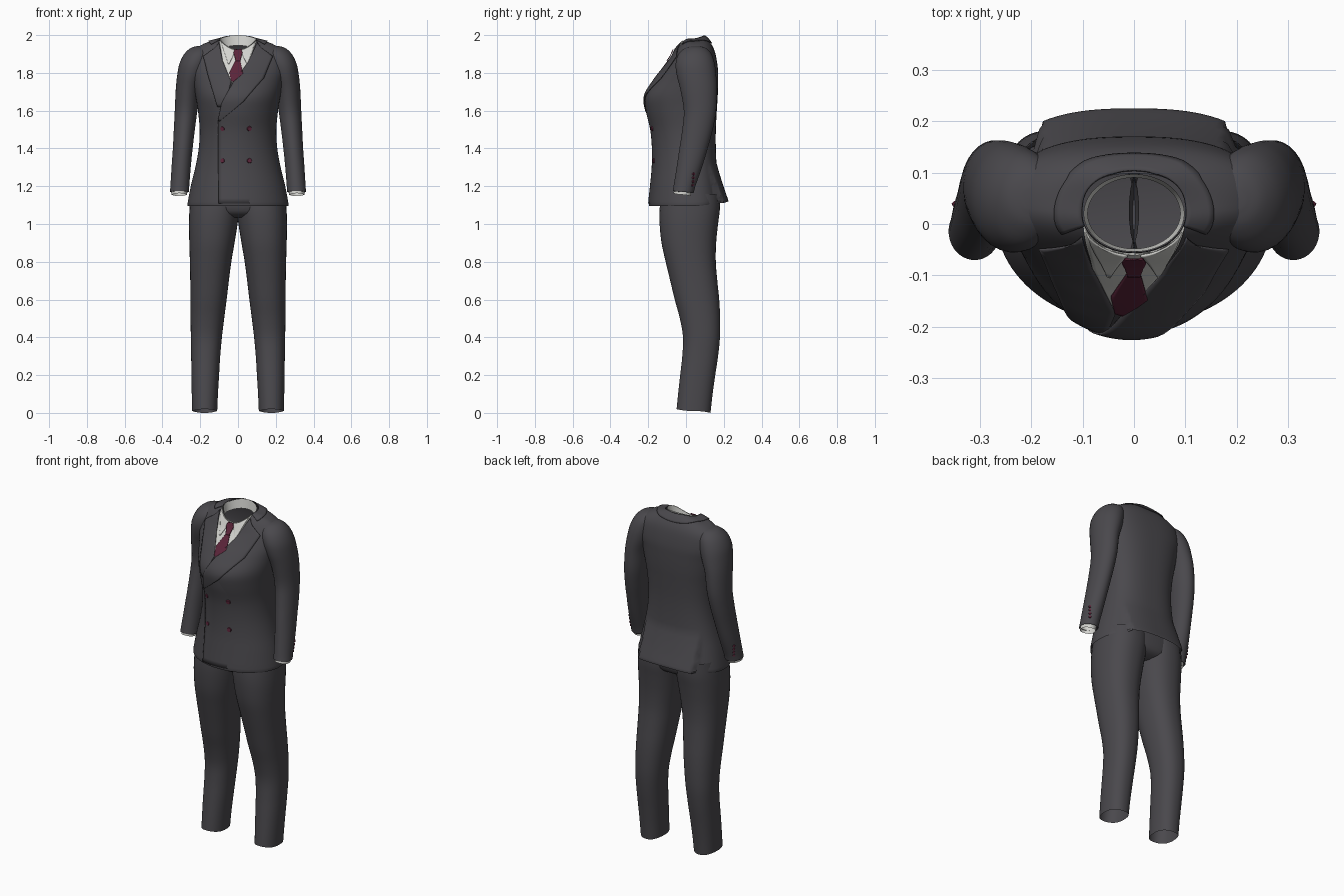
import bpy, bmesh, math
from mathutils import Vector
from mathutils.bvhtree import BVHTree

if "Cube" in bpy.data.objects:
    bpy.data.objects.remove(bpy.data.objects["Cube"])


def material(name, rgb):
    m = bpy.data.materials.new(name)
    m.diffuse_color = (*rgb, 1)
    m.use_nodes = True
    m.node_tree.nodes["Principled BSDF"].inputs["Base Color"].default_value = m.diffuse_color
    return m


CLOTH = material("charcoal cloth", (0.068, 0.065, 0.073))
SHIRT = material("white shirt", (0.66, 0.66, 0.63))
TIE = material("wine tie", (0.105, 0.018, 0.042))
BUTTON = material("wine button", (0.11, 0.02, 0.045))


def finish(name, bm, mat, angle=50, mirror=False, thick=0):
    bmesh.ops.recalc_face_normals(bm, faces=bm.faces)
    me = bpy.data.meshes.new(name)
    bm.to_mesh(me)
    bm.free()
    ob = bpy.data.objects.new(name, me)
    bpy.context.collection.objects.link(ob)
    me.materials.append(mat)
    bpy.ops.object.select_all(action='DESELECT')
    ob.select_set(True)
    bpy.context.view_layer.objects.active = ob
    bpy.ops.object.shade_smooth_by_angle(angle=math.radians(angle))
    if thick:
        s = ob.modifiers.new("thickness", 'SOLIDIFY')
        s.thickness, s.offset = thick, 0
    if mirror:
        ob.modifiers.new("mirror", 'MIRROR')
    return ob


def grid(bm, rows, closed):
    vs = [[bm.verts.new(p) for p in r] for r in rows]
    n = len(rows[0])
    for a, b in zip(vs, vs[1:]):
        for i in range(n if closed else n - 1):
            j = (i + 1) % n
            bm.faces.new((a[i], a[j], b[j], b[i]))
    return vs


def catmull(rings, steps):
    out = []
    for i in range(len(rings) - 1):
        a, b, c, d = (rings[max(0, min(len(rings) - 1, i + k))] for k in (-1, 0, 1, 2))
        for s in range(steps):
            t = s / steps
            out.append([0.5 * (2*q + (r-p)*t + (2*p-5*q+4*r-w)*t*t + (3*q-p-3*r+w)*t**3)
                        for p, q, r, w in zip(a, b, c, d)])
    return out + [list(rings[-1])]


def flat(z, x0, x1, yf, yb, tilt=0):
    return (z + tilt, z, z - tilt, x0, x1, yf, (yf + yb) / 2, yb)


def loft(name, rings, mat, pf=2, pb=2, n=48, steps=4, cap=(), mirror=False, tweak=None):
    # rings: z front, z side, z back, x min, x max, y front, y side, y back
    rows = []
    for zf, zs, zb, x0, x1, yf, ys, yb in catmull(rings, steps):
        row = []
        for i in range(n):
            t = 2 * math.pi * (i + 0.5) / n
            c, s = math.cos(t), math.sin(t)
            p = 2 / (pb if s > 0 else pf)
            y = ys + (yb - ys if s > 0 else yf - ys) * abs(s) ** p
            v = Vector(((x0+x1)/2 + (x1-x0)/2 * math.copysign(abs(c) ** p, c), y,
                        zs + ((zb if s > 0 else zf) - zs) * s * s))
            row.append(tweak(v) if tweak else v)
        rows.append(row)
    bm = bmesh.new()
    vs = grid(bm, rows, True)
    for k in cap:
        bm.faces.new(vs[k])
    return finish(name, bm, mat, mirror=mirror)


# Jacket body, with the vented back panel flaring outward
def flap(v):
    if v.y > 0.06 and abs(v.x) < 0.185 and v.z < 1.31:
        v.y += 0.035 * (1.31 - v.z) / 0.19 + 0.003
    return v


def body(zf, zs, zb, w, yf, ys, yb):
    return (zf, zs, zb, -w, w, yf, ys, yb)


jacket = loft("jacket_body", [
    body(1.115, 1.115, 1.135, .255, -.185, .01, .175),
    body(1.10, 1.10, 1.122, .268, -.197, .01, .187),
    body(1.20, 1.20, 1.20, .25, -.187, .01, .175),
    body(1.30, 1.30, 1.30, .226, -.178, .01, .163),
    body(1.40, 1.40, 1.40, .208, -.177, .01, .158),
    body(1.50, 1.50, 1.50, .203, -.186, .01, .158),
    body(1.60, 1.60, 1.60, .212, -.209, .01, .163),
    body(1.68, 1.68, 1.68, .225, -.213, .015, .168),
    body(1.76, 1.76, 1.76, .24, -.163, .02, .17),
    body(1.82, 1.83, 1.83, .255, -.117, .03, .168),
    body(1.87, 1.905, 1.915, .245, -.08, .035, .152),
    body(1.895, 1.955, 1.965, .18, -.066, .03, .125),
    body(1.92, 1.975, 1.993, .10, -.055, .02, .098)],
    CLOTH, pf=2, pb=2.6, n=96, tweak=flap)

# Sleeves and shirt cuffs
sleeve = loft("sleeve", [
    flat(1.942, .19, .215, .03, .07), flat(1.932, .15, .25, -.005, .105),
    flat(1.90, .14, .285, -.04, .135), flat(1.85, .15, .31, -.055, .152),
    flat(1.79, .17, .322, -.05, .16), flat(1.71, .20, .33, -.03, .163),
    flat(1.60, .215, .335, -.012, .16), flat(1.50, .228, .34, -.02, .142),
    flat(1.40, .24, .345, -.035, .115), flat(1.30, .25, .352, -.05, .085),
    flat(1.20, .258, .358, -.066, .05), flat(1.17, .26, .36, -.07, .04, .006),
    flat(1.175, .268, .352, -.062, .032, .006)],
    CLOTH, n=32, cap=(0,), mirror=True)
loft("shirt_cuff", [flat(1.22, .266, .35, -.058, .038), flat(1.155, .27, .352, -.066, .024, .008)],
     SHIRT, n=32, steps=2, mirror=True)

# Trousers
loft("trouser_leg", [
    flat(1.16, -.01, .25, -.13, .18), flat(1.08, -.008, .257, -.14, .18),
    flat(1.0, .002, .26, -.14, .17), flat(.90, .018, .258, -.13, .16),
    flat(.80, .035, .255, -.108, .158), flat(.70, .048, .253, -.084, .166),
    flat(.60, .06, .252, -.06, .176), flat(.50, .073, .251, -.033, .181),
    flat(.40, .085, .25, -.016, .18), flat(.30, .094, .248, -.02, .17),
    flat(.20, .10, .247, -.031, .155), flat(.10, .106, .245, -.042, .141),
    flat(.01, .11, .243, -.05, .13, .01)],
    CLOTH, pf=2.2, pb=2.3, n=40, mirror=True)
loft("trouser_seat", [
    flat(1.035, -.16, .16, -.08, .11), flat(1.07, -.22, .22, -.125, .165),
    flat(1.18, -.25, .25, -.135, .175)], CLOTH, pf=2.4, pb=2.4, cap=(0,))

# Shirt neck band inside the collar
loft("shirt_neck_band", [
    body(1.875, 1.93, 1.945, .09, -.048, .02, .09),
    body(1.925, 1.981, 2.0, .098, -.054, .02, .097)], SHIRT, n=64, steps=2)

body_tree = BVHTree.FromPolygons([v.co for v in jacket.data.vertices],
                                 [p.vertices for p in jacket.data.polygons])
sleeve_tree = BVHTree.FromPolygons([v.co for v in sleeve.data.vertices],
                                   [p.vertices for p in sleeve.data.polygons])


def on_front(x, z, off):
    if abs(x) < 0.1:  # stay below the rim of the neck opening
        z = min(z, 1.973 - 0.055 * (1 - (x / 0.1) ** 2))
    hit, nor, _, _ = body_tree.ray_cast(Vector((x, -1, z)), Vector((0, 1, 0)))
    if hit is None or hit.y > 0.06:
        hit, nor, _, _ = body_tree.find_nearest(Vector((x, -.05, z)))
    if nor.y > 0:
        nor = -nor
    return hit + nor * off


def strip(name, left, right, mat, off, off2=None, cols=10, sub=8, mirror=False):
    # thin cloth panel between two edge lines (x, z), laid on the jacket front
    off2 = off if off2 is None else off2

    def fine(pts):
        out = [Vector(a).lerp(Vector(b), k / sub) for a, b in zip(pts, pts[1:]) for k in range(sub)]
        return out + [Vector(pts[-1])]
    rows = []
    for a, b in zip(fine(left), fine(right)):
        rows.append([on_front(*a.lerp(b, k / cols), off + (off2 - off) * k / cols)
                     for k in range(cols + 1)])
    bm = bmesh.new()
    grid(bm, rows, False)
    bmesh.ops.remove_doubles(bm, verts=bm.verts, dist=1e-5)
    return finish(name, bm, mat, thick=0.004, mirror=mirror)


# Shirt front, collar wings and tie
strip("shirt_front", [(-.098, 1.97), (-.08, 1.86), (-.038, 1.75)],
      [(.098, 1.97), (.055, 1.85), (-.02, 1.745)], SHIRT, .003, cols=20)
strip("shirt_collar_wing", [(.012, 1.918), (.046, 1.843)],
      [(.092, 1.97), (.052, 1.845)], SHIRT, .007, mirror=True)
strip("tie_blade", [(-.011, 1.862), (-.044, 1.795), (-.036, 1.752)],
      [(.011, 1.862), (.026, 1.79), (-.022, 1.748)], TIE, .009)
strip("tie_knot", [(-.016, 1.922), (-.023, 1.90), (-.012, 1.855)],
      [(.016, 1.922), (.023, 1.90), (.012, 1.855)], TIE, .014)

# Lapels and the double-breasted overlap
strip("under_lapel", [(-.12, 1.93), (-.182, 1.885), (-.155, 1.78), (-.105, 1.62)],
      [(-.10, 1.955), (-.08, 1.86), (-.035, 1.75), (-.07, 1.62)], CLOTH, .006)
strip("over_lapel", [(.10, 1.955), (.052, 1.85), (-.025, 1.745), (-.083, 1.64), (-.102, 1.55)],
      [(.12, 1.93), (.182, 1.885), (.135, 1.77), (.03, 1.65), (-.095, 1.545)], CLOTH, .009, .007)
strip("front_overlap", [(-.10, 1.108), (-.102, 1.33), (-.102, 1.555), (-.083, 1.64)],
      [(.10, 1.108), (.10, 1.33), (.10, 1.555), (.03, 1.65)], CLOTH, .007, -.004)

# Jacket collar wrapped round the back of the neck
rows = []
for k in range(6):
    f, row = k / 5, []
    for i in range(49):
        t = math.radians(-22 + 224 * i / 48)
        p = Vector(((.102 + .05 * f) * math.cos(t), .02 + (.08 + .035 * f) * math.sin(t),
                    1.99 - .035 * f))
        hit, nor, _, _ = body_tree.find_nearest(p)
        if nor.dot(hit - Vector((0, .02, 1.85))) < 0:
            nor = -nor
        row.append(hit + nor * .005)
    rows.append(row)
bm = bmesh.new()
grid(bm, rows, False)
finish("jacket_collar", bm, CLOTH, thick=.004)


# Buttons
def button(name, pos, nor, r, mirror=False):
    bm = bmesh.new()
    bmesh.ops.create_cone(bm, cap_ends=True, segments=20, radius1=r, radius2=r * .8, depth=.008)
    bm.transform(nor.to_track_quat('Z', 'Y').to_matrix().to_4x4())
    bmesh.ops.translate(bm, verts=bm.verts, vec=pos)
    finish(name, bm, BUTTON, angle=30, mirror=mirror)


for x in (-.08, .06):
    for z in (1.505, 1.335):
        p = on_front(x, z, .006 if x < 0 else .002)
        button("front_button", p, (on_front(x, z, .1) - on_front(x, z, 0)).normalized(), .014)
for k in range(4):
    d = Vector((.65, .76, 0)).normalized()
    hit, _, _, _ = sleeve_tree.ray_cast(Vector((.308, -.005, 1.205 + .02 * k)) + d, -d)
    button("cuff_button", hit, d, .008, mirror=True)
